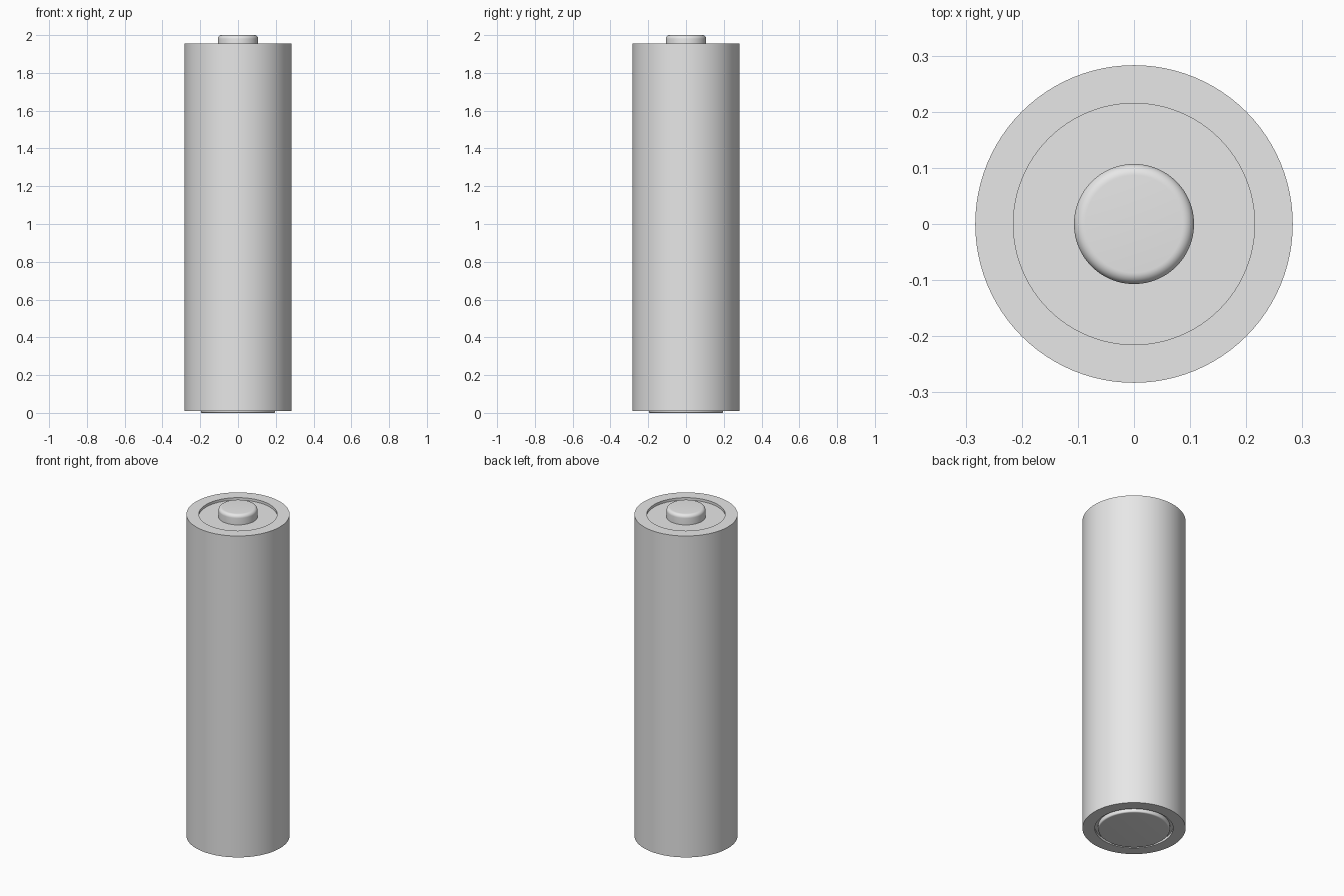
import bpy
import bmesh
import math

SEGMENTS = 96

cube = bpy.data.objects.get("Cube")
if cube:
    bpy.data.objects.remove(cube, do_unlink=True)

# One plain grey for the whole cell
grey = bpy.data.materials.new("light_grey")
grey.use_nodes = True
grey.diffuse_color = (0.8, 0.8, 0.8, 1)
grey.node_tree.nodes["Principled BSDF"].inputs["Base Color"].default_value = (0.8, 0.8, 0.8, 1)


def rounded_corner(radius, z, fillet, up, steps=8):
    """Profile points of an outer corner, from the side wall to the flat end."""
    points = []
    for i in range(steps + 1):
        a = math.pi / 2 * i / steps
        points.append((radius - fillet + fillet * math.cos(a),
                       z + up * fillet * (math.sin(a) - 1)))
    return points


def lathe(name, profile):
    """Spin a (radius, height) profile that runs from axis to axis."""
    bm = bmesh.new()
    verts = [bm.verts.new((r, 0, z)) for r, z in profile]
    edges = [bm.edges.new(pair) for pair in zip(verts, verts[1:])]
    bmesh.ops.spin(bm, geom=verts + edges, cent=(0, 0, 0), axis=(0, 0, 1),
                   angle=math.tau, steps=SEGMENTS, use_duplicate=False)
    bmesh.ops.remove_doubles(bm, verts=bm.verts, dist=1e-5)
    bmesh.ops.recalc_face_normals(bm, faces=bm.faces)
    mesh = bpy.data.meshes.new(name)
    bm.to_mesh(mesh)
    bm.free()
    mesh.materials.append(grey)
    obj = bpy.data.objects.new(name, mesh)
    bpy.context.collection.objects.link(obj)
    bpy.ops.object.select_all(action="DESELECT")
    obj.select_set(True)
    bpy.context.view_layer.objects.active = obj
    bpy.ops.object.shade_smooth_by_angle(angle=math.radians(30))
    return obj


body_radius, recess_radius = 0.283, 0.215
body_bottom, body_top, recess_depth = 0.01, 1.955, 0.015
floor_top = body_top - recess_depth
floor_bottom = body_bottom + recess_depth

# Casing with a shallow round recess at each end
lathe("casing", [
    (0, floor_bottom), (recess_radius, floor_bottom),
    (recess_radius, body_bottom), (body_radius, body_bottom),
    (body_radius, body_top), (recess_radius, body_top),
    (recess_radius, floor_top), (0, floor_top)])

# Raised contact button with a rounded rim
lathe("top_contact", [(0, floor_top - 0.01), (0.107, floor_top - 0.01)]
      + rounded_corner(0.107, 2.0, 0.02, 1) + [(0, 2.0)])

# Flat contact disc, slightly proud of the casing
lathe("bottom_contact", [(0, floor_bottom + 0.01), (0.197, floor_bottom + 0.01)]
      + rounded_corner(0.197, 0.0, 0.008, -1) + [(0, 0.0)])
